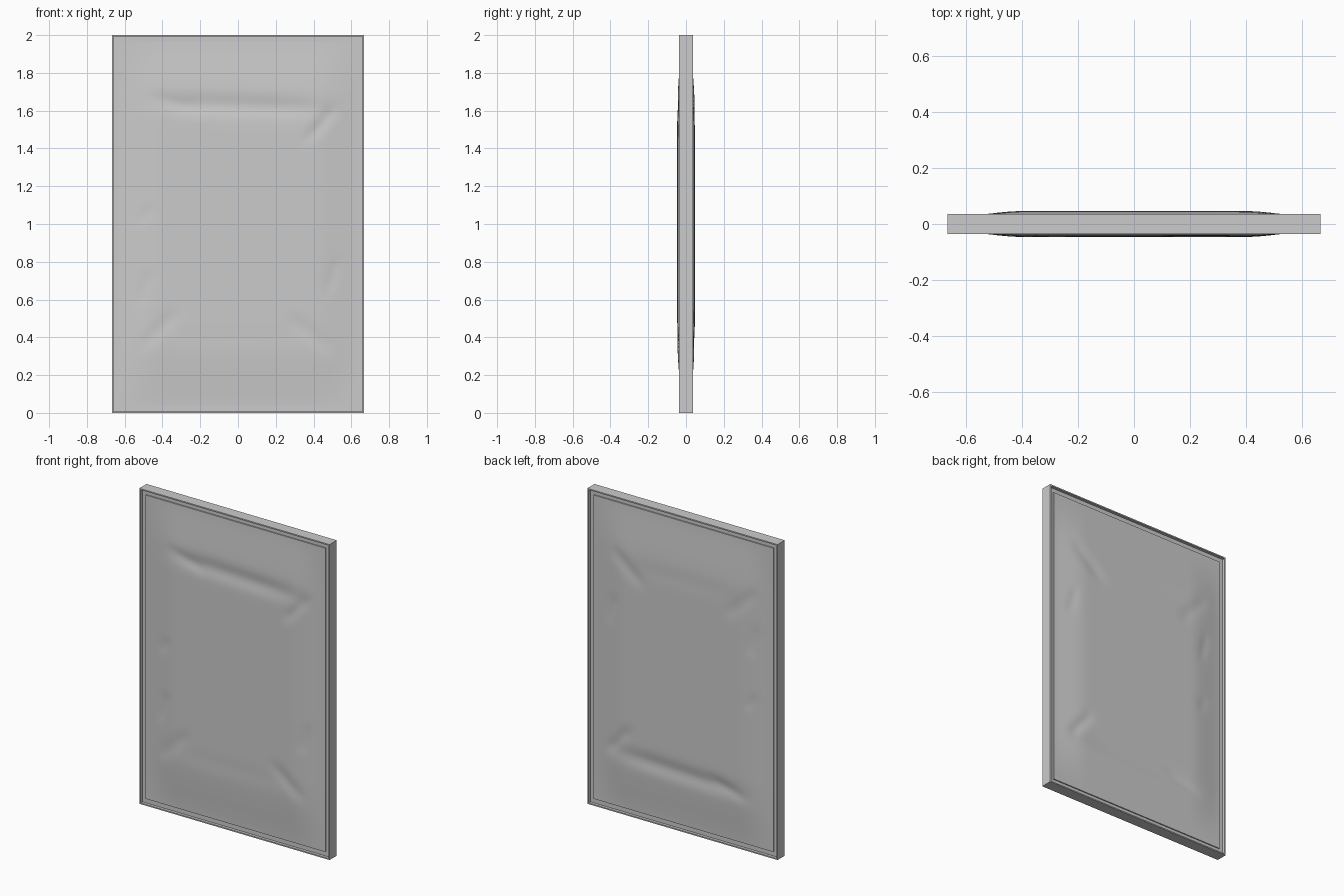
import bpy, bmesh, math

if "Cube" in bpy.data.objects:
    bpy.data.objects.remove(bpy.data.objects["Cube"])

W, H = 0.667, 1.0          # half width, half height
LIP, PANEL_IN = 0.008, 0.037
FACE, RECESS, EDGE, BULGE = 0.036, 0.018, 0.025, 0.0465


def finish(bm, name):
    bmesh.ops.recalc_face_normals(bm, faces=bm.faces)
    me = bpy.data.meshes.new(name)
    bm.to_mesh(me)
    bm.free()
    ob = bpy.data.objects.new(name, me)
    bpy.context.collection.objects.link(ob)
    return ob


def ring(bm, inset, y):
    w, h = W - inset, H - inset
    return [bm.verts.new((x, y, 1 + z)) for x, z in ((-w, -h), (w, -h), (w, h), (-w, h))]


# Frame: rectangular profile with a raised lip and a recess on both faces
bm = bmesh.new()
profile = [(0.045, -RECESS), (LIP, -RECESS), (LIP, -FACE), (0, -FACE),
           (0, FACE), (LIP, FACE), (LIP, RECESS), (0.045, RECESS)]
rings = [ring(bm, *p) for p in profile]
for a, b in zip(rings, rings[1:] + rings[:1]):
    for i in range(4):
        j = (i + 1) % 4
        bm.faces.new((a[i], a[j], b[j], b[i]))
finish(bm, "frame")


def smooth(t):
    t = max(0.0, min(1.0, t))
    return t * t * (3 - 2 * t)


# Creases: centre x, z, half length, half width, tilt in degrees, depth
CREASES = [(0.02, 1.625, 0.42, 0.05, -2, 0.011),
           (-0.33, 1.64, 0.13, 0.03, -18, 0.004),
           (0.44, 1.53, 0.11, 0.03, 50, 0.007),
           (0.38, 0.42, 0.13, 0.04, -40, 0.006),
           (-0.42, 0.44, 0.13, 0.04, 45, 0.005),
           (0.0, 0.40, 0.36, 0.05, 0, 0.002),
           (-0.49, 1.05, 0.05, 0.03, 60, 0.003),
           (0.50, 0.72, 0.09, 0.03, 75, 0.004),
           (-0.50, 0.66, 0.09, 0.03, 75, 0.004)]


def height(x, z):
    u = (W - PANEL_IN - abs(x)) / 0.24
    v = (H - PANEL_IN - abs(z - 1)) / 0.38
    h = EDGE + (BULGE - EDGE) * smooth(u) ** 0.75 * smooth(v) ** 0.7
    fade = smooth(min(u, v) * 1.5)
    for cx, cz, ln, wd, ang, dep in CREASES:
        c, s = math.cos(math.radians(ang)), math.sin(math.radians(ang))
        p = (x - cx) * c + (z - cz) * s
        q = (z - cz) * c - (x - cx) * s
        h -= dep * fade * math.exp(-(p / ln) ** 4 - (q / wd) ** 2)
    return max(h, RECESS + 0.002)


# Cushioned panels: crumpled sheet with a short skirt down to the recess
def panel(name, side):
    nx, nz = 64, 96
    w, h = W - PANEL_IN, H - PANEL_IN
    bm = bmesh.new()
    grid = []
    for j in range(nz + 1):
        row = []
        for i in range(nx + 1):
            x, z = -w + 2 * w * i / nx, 1 - h + 2 * h * j / nz
            # the back is the front turned over about the x axis
            row.append(bm.verts.new((x, -side * height(x, z), z if side > 0 else 2 - z)))
        grid.append(row)
    for j in range(nz):
        for i in range(nx):
            f = (grid[j][i], grid[j][i + 1], grid[j + 1][i + 1], grid[j + 1][i])
            bm.faces.new(f)
    border = [e for e in bm.edges if e.is_boundary]
    skirt = bmesh.ops.extrude_edge_only(bm, edges=border)["geom"]
    for v in skirt:
        if isinstance(v, bmesh.types.BMVert):
            v.co.y = -side * (RECESS - 0.001)
    ob = finish(bm, name)
    # keep sheet normals pointing outwards
    if sum(p.normal.y * p.area for p in ob.data.polygons) * side > 0:
        ob.data.flip_normals()
    bpy.ops.object.select_all(action='DESELECT')
    ob.select_set(True)
    bpy.context.view_layer.objects.active = ob
    bpy.ops.object.shade_smooth_by_angle(angle=math.radians(40))


panel("front_panel", 1)
panel("back_panel", -1)
